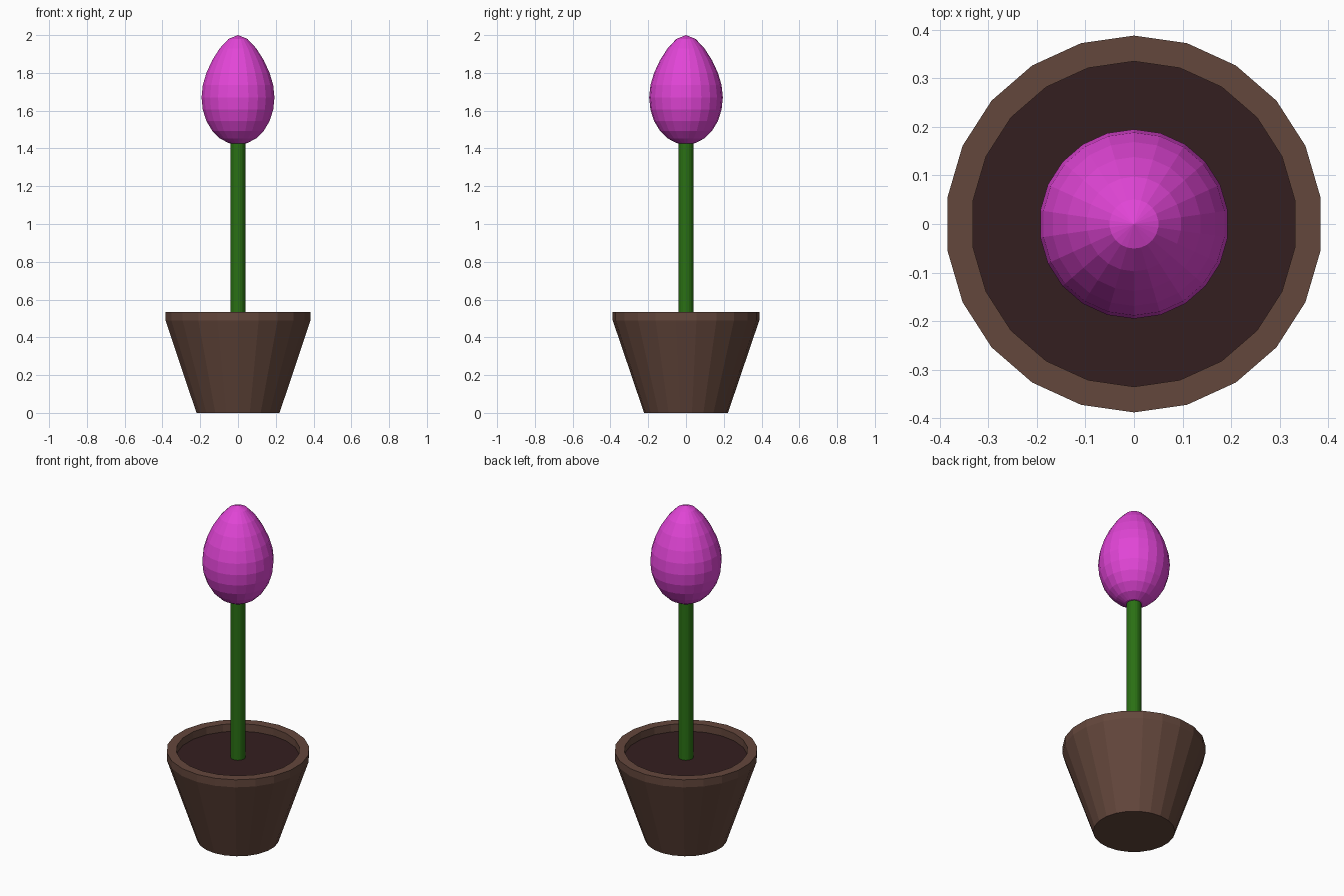
import bpy, bmesh
from math import sin, cos, pi

if "Cube" in bpy.data.objects:
    bpy.data.objects.remove(bpy.data.objects["Cube"])

SIDES = 22


def material(name, rgb):
    mat = bpy.data.materials.new(name)
    mat.diffuse_color = (*rgb, 1)
    mat.use_nodes = True
    mat.node_tree.nodes["Principled BSDF"].inputs["Base Color"].default_value = mat.diffuse_color
    return mat


def lathe(name, profile, mat, sides=SIDES):
    """Revolve (radius, z) points about z; radius 0 closes to a pole."""
    bm = bmesh.new()
    rings = []
    for r, z in profile:
        count = sides if r > 0 else 1
        rings.append([bm.verts.new((r * sin(2 * pi * i / sides),
                                    r * cos(2 * pi * i / sides), z))
                      for i in range(count)])
    for a, b in zip(rings, rings[1:]):
        for i in range(sides):
            j = (i + 1) % sides
            quad = [a[i % len(a)], a[j % len(a)], b[j % len(b)], b[i % len(b)]]
            bm.faces.new(list(dict.fromkeys(quad)))
    bmesh.ops.recalc_face_normals(bm, faces=bm.faces)
    mesh = bpy.data.meshes.new(name)
    bm.to_mesh(mesh)
    bm.free()
    obj = bpy.data.objects.new(name, mesh)
    bpy.context.collection.objects.link(obj)
    mesh.materials.append(mat)
    return obj


brown = material("clay", (0.127, 0.063, 0.045))
dark = material("earth", (0.034, 0.013, 0.014))
green = material("stem_green", (0.023, 0.162, 0.007))
pink = material("petal_pink", (0.76, 0.06, 0.68))

# Tapered pot with a short upright rim, open down to the soil
lathe("pot", [(0, 0), (0.222, 0), (0.388, 0.49), (0.388, 0.535),
              (0.335, 0.535), (0.335, 0.49)], brown)

# Soil surface, facing up
soil = lathe("soil", [(0.335, 0.49), (0, 0.49)], dark)
if soil.data.polygons[0].normal.z < 0:
    soil.data.flip_normals()

# Straight stem reaching into the bud
lathe("stem", [(0.04, 0.49), (0.04, 1.46)], green)

# Egg-shaped bud: twelve bands, round below and drawn to a tip above
upper = [1.735, 1.80, 1.867, 1.93, 1.98, 2.0]
heights = [1.67 - 0.25 * cos(k * pi / 12) for k in range(7)] + upper
radii = [0.195 * sin(k * pi / 12) for k in range(12)] + [0]
lathe("flower_bud", list(zip(radii, heights)), pink)
